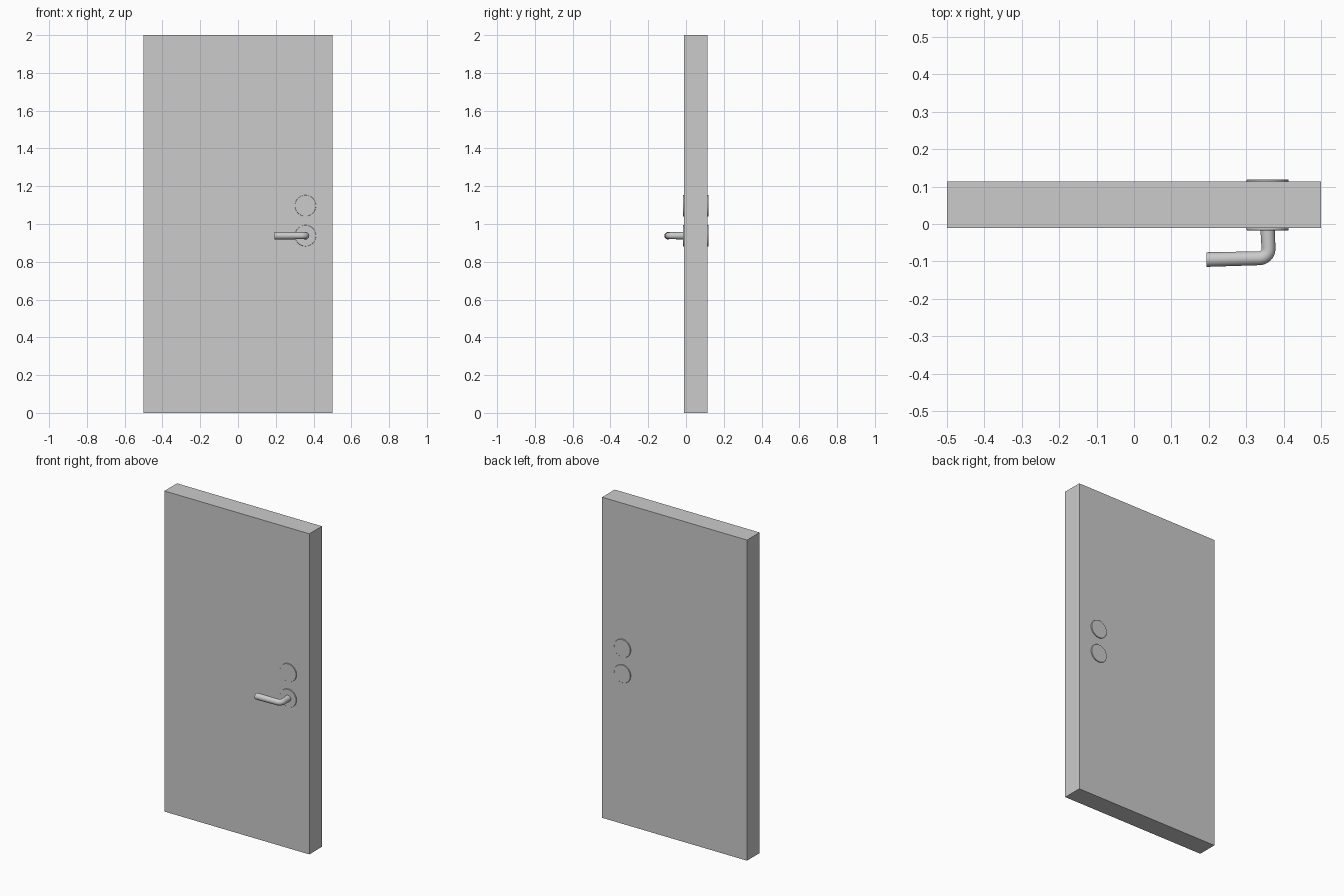
import bpy, bmesh, math
from mathutils import Vector

if "Cube" in bpy.data.objects:
    bpy.data.objects.remove(bpy.data.objects["Cube"])

FRONT, BACK = -0.011, 0.113      # door faces
HX, HZ, LOCK_Z = 0.357, 0.938, 1.097


def finish(name, bm, smooth=True):
    bmesh.ops.recalc_face_normals(bm, faces=bm.faces)
    me = bpy.data.meshes.new(name)
    bm.to_mesh(me)
    bm.free()
    ob = bpy.data.objects.new(name, me)
    bpy.context.collection.objects.link(ob)
    if smooth:
        bpy.ops.object.select_all(action='DESELECT')
        ob.select_set(True)
        bpy.context.view_layer.objects.active = ob
        bpy.ops.object.shade_smooth_by_angle(angle=math.radians(35))
    return ob


def lathe_y(name, profile, x, z, segs=48):
    """Revolve (radius, y) points around a front-to-back axis."""
    bm = bmesh.new()
    rings = [[bm.verts.new((x + r * math.cos(2 * math.pi * i / segs), y,
                            z + r * math.sin(2 * math.pi * i / segs)))
              for i in range(segs)] for r, y in profile]
    for a, b in zip(rings, rings[1:]):
        for i in range(segs):
            j = (i + 1) % segs
            bm.faces.new((a[i], a[j], b[j], b[i]))
    bm.faces.new(rings[0])
    bm.faces.new(rings[-1])
    return finish(name, bm)


# Door slab
bm = bmesh.new()
bmesh.ops.create_cube(bm, size=1)
for v in bm.verts:
    v.co = (v.co.x, (FRONT + BACK) / 2 + v.co.y * (BACK - FRONT), v.co.z * 2 + 1)
finish("door_panel", bm, smooth=False)

# Round plates on both faces, for the handle and the lock
R = 0.056
for part, z in (("handle", HZ), ("lock", LOCK_Z)):
    for side, face, d in (("front", FRONT, -1), ("back", BACK, 1)):
        lathe_y(f"{part}_plate_{side}",
                [(R, face - d * 0.004), (R, face + d * 0.005),
                 (R - 0.001, face + d * 0.006)], HX, z)

# Lever handle: a round bar swept along stem, bend and lever
bend = Vector((0.334, -0.066, HZ))
path = [(Vector((HX, -0.012, HZ)), 0.0), (Vector((0.359, -0.064, HZ)), 0.0)]
for k in range(1, 9):
    a = math.radians(90 * k / 8)
    path.append((bend + 0.0255 * Vector((math.cos(a), -math.sin(a), 0)), a))
path.append((Vector((0.194, -0.095, HZ)), math.pi / 2))
bm = bmesh.new()
SEGS = 24
rings = []
for n, (c, a) in enumerate(path):
    r = 0.0195 if n in (0, len(path) - 1) else 0.0185
    side = Vector((math.cos(a), -math.sin(a), 0))
    rings.append([bm.verts.new(c + side * r * math.cos(t) + Vector((0, 0, r * math.sin(t))))
                  for t in (2 * math.pi * i / SEGS for i in range(SEGS))])
for p, q in zip(rings, rings[1:]):
    for i in range(SEGS):
        j = (i + 1) % SEGS
        bm.faces.new((p[i], p[j], q[j], q[i]))
bm.faces.new(rings[0])
bm.faces.new(rings[-1])
finish("lever_handle", bm)
